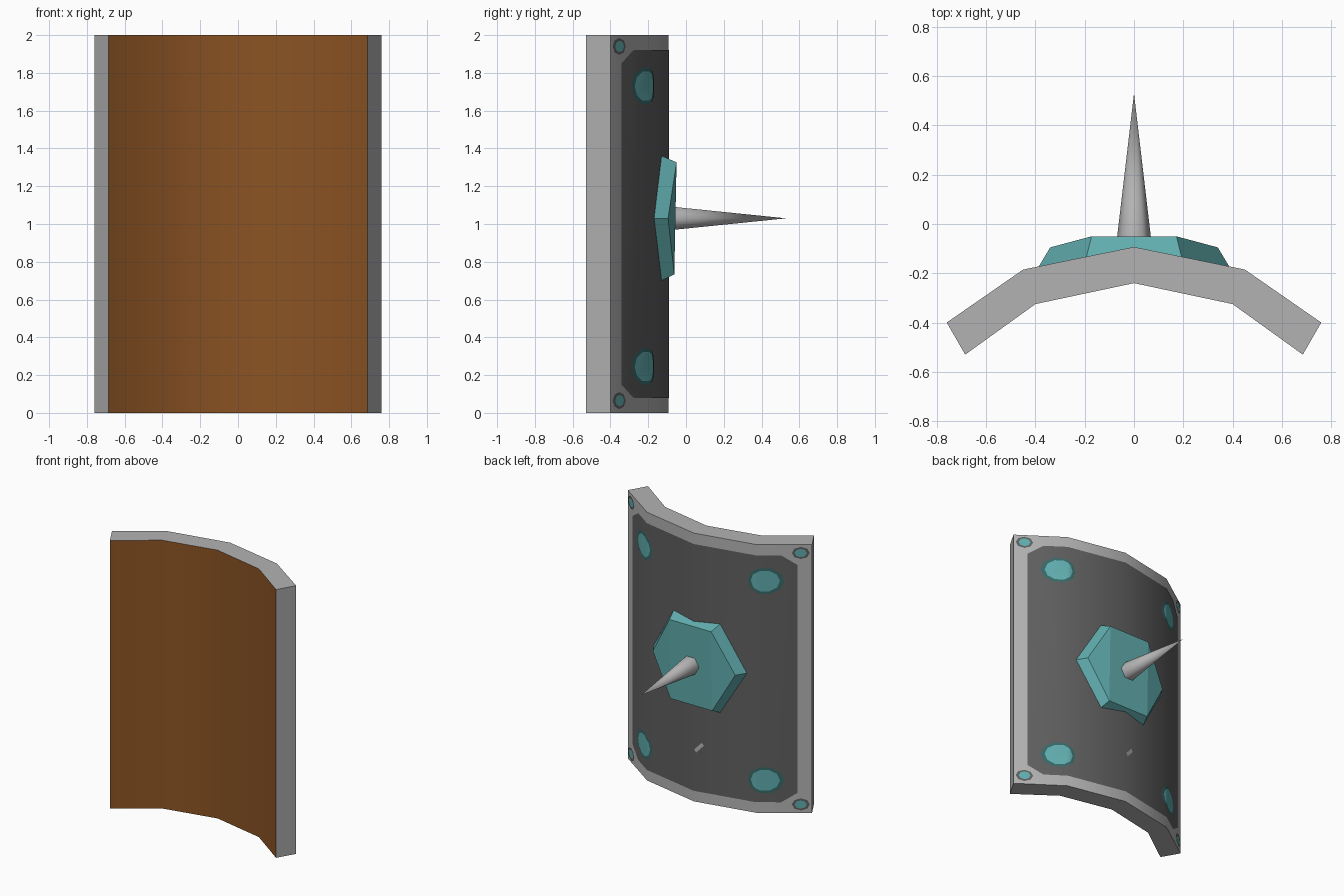
import bpy, bmesh, math
from mathutils import Vector

if "Cube" in bpy.data.objects:
    bpy.data.objects.remove(bpy.data.objects["Cube"])

def material(name, rgb):
    m = bpy.data.materials.new(name)
    m.diffuse_color = (*rgb, 1)
    m.use_nodes = True
    m.node_tree.nodes["Principled BSDF"].inputs["Base Color"].default_value = m.diffuse_color
    return m

GREY = material("light grey metal", (0.45, 0.45, 0.45))
DARK = material("dark grey panel", (0.115, 0.115, 0.115))
BROWN = material("brown leather", (0.26, 0.087, 0.017))
TEAL = material("teal metal", (0.12, 0.42, 0.43))
RING = material("dark teal outline", (0.04, 0.14, 0.14))

def finish(name, bm, mats, smooth=True):
    me = bpy.data.meshes.new(name)
    bm.to_mesh(me)
    bm.free()
    ob = bpy.data.objects.new(name, me)
    bpy.context.collection.objects.link(ob)
    for m in mats:
        me.materials.append(m)
    if smooth:
        bpy.context.view_layer.objects.active = ob
        ob.select_set(True)
        bpy.ops.object.shade_smooth_by_angle(angle=math.radians(30))
        ob.select_set(False)
    return ob

# Shield body: curved plate extruded upward, brown on the concave front
back = [(-.76, -.40), (-.45, -.185), (0, -.093), (.45, -.185), (.76, -.40)]
front = [(-.685, -.53), (-.40, -.325), (0, -.24), (.40, -.325), (.685, -.53)]
bm = bmesh.new()
rows = [[[bm.verts.new((x, y, z)) for x, y in prof] for z in (0, 2)] for prof in (back, front)]
(b0, b1), (f0, f1) = rows
for i in range(4):
    bm.faces.new((b0[i], b0[i+1], b1[i+1], b1[i]))
    bm.faces.new((f0[i], f0[i+1], f1[i+1], f1[i])).material_index = 1
    bm.faces.new((b0[i], b0[i+1], f0[i+1], f0[i]))
    bm.faces.new((b1[i], b1[i+1], f1[i+1], f1[i]))
for i in (0, 4):
    bm.faces.new((b0[i], b1[i], f1[i], f0[i]))
bmesh.ops.recalc_face_normals(bm, faces=bm.faces)
finish("shield_body", bm, [GREY, BROWN])

def surface(x):
    for (xa, ya), (xb, yb) in zip(back, back[1:]):
        if x <= xb:
            return ya + (yb - ya) * (x - xa) / (xb - xa)
    return back[-1][1]

# Thin inlay draped over the back surface, folded where the plate folds
def inlay(name, outline, lift, mat):
    bm = bmesh.new()
    bm.faces.new([bm.verts.new((x, 0, z)) for x, z in outline])
    for fold in (-.45, 0, .45):
        bmesh.ops.bisect_plane(bm, geom=bm.verts[:] + bm.edges[:] + bm.faces[:],
                               plane_co=(fold, 0, 0), plane_no=(1, 0, 0))
    for v in bm.verts:
        v.co.y = surface(v.co.x) + lift
    bm.normal_update()
    for f in bm.faces:
        if f.normal.y < 0:
            f.normal_flip()
    finish(name, bm, [mat])

def disc(x, z, rx, rz, n=10):
    return [(x + rx * math.cos(2 * math.pi * i / n), z + rz * math.sin(2 * math.pi * i / n))
            for i in range(n)]

# Dark back panel with chamfered corners
w, lo, hi = .68, .08, 1.92
inlay("back_panel", [(-w, .15), (-.59, lo), (.59, lo), (w, .15),
                     (w, 1.85), (.59, hi), (-.59, hi), (-w, 1.85)], .003, DARK)

# Painted studs and corner rivets
for s in (-1, 1):
    for z in (.245, 1.73):
        inlay("stud_outline", disc(s * .50, z, .108, .1), .005, RING)
        inlay("stud", disc(s * .50, z, .085, .08), .007, TEAL)
    for z in (.065, 1.94):
        inlay("rivet_outline", disc(s * .70, z, .05, .045, 8), .005, DARK)
        inlay("rivet", disc(s * .70, z, .034, .031, 8), .007, TEAL)

# Small scratch
inlay("scratch", [(-.075, .43), (-.06, .45), (-.005, .39), (-.02, .37)], .005, GREY)

# Hexagonal boss following the curve of the plate
ZC = 1.03
bm = bmesh.new()
def hexagon(rx, rz, y_side, y_top, y_bottom, half):
    pts = [(rx, y_side, 0), (half, y_top, rz), (-half, y_top, rz),
           (-rx, y_side, 0), (-half, y_bottom, -rz), (half, y_bottom, -rz)]
    return [bm.verts.new((x, y, ZC + z)) for x, y, z in pts]
base = hexagon(.39, .335, -.178, -.14, -.14, .195)
top = hexagon(.34, .297, -.095, -.05, -.062, .172)
for i in range(6):
    j = (i + 1) % 6
    bm.faces.new((base[i], base[j], top[j], top[i]))
for r in (base, top):
    bm.faces.new((r[1], r[2], r[4], r[5]))
    bm.faces.new((r[0], r[1], r[5]))
    bm.faces.new((r[2], r[3], r[4]))
bmesh.ops.recalc_face_normals(bm, faces=bm.faces)
finish("boss", bm, [TEAL], smooth=False)

# Spike pointing backward from the boss
bm = bmesh.new()
n = 6
tip = bm.verts.new((0, .53, ZC))
ring = [bm.verts.new((.07 * math.cos(2 * math.pi * i / n), -.065,
                      ZC + .07 * math.sin(2 * math.pi * i / n))) for i in range(n)]
for i in range(n):
    bm.faces.new((ring[i], ring[(i + 1) % n], tip))
bm.faces.new(ring)
bmesh.ops.recalc_face_normals(bm, faces=bm.faces)
spike = finish("spike", bm, [GREY])
for p in spike.data.polygons:
    p.use_smooth = True
sharp = spike.data.attributes.get("sharp_edge")
if sharp:
    for e, d in zip(spike.data.edges, sharp.data):
        d.value = all(spike.data.vertices[v].co.y < 0 for v in e.vertices)
